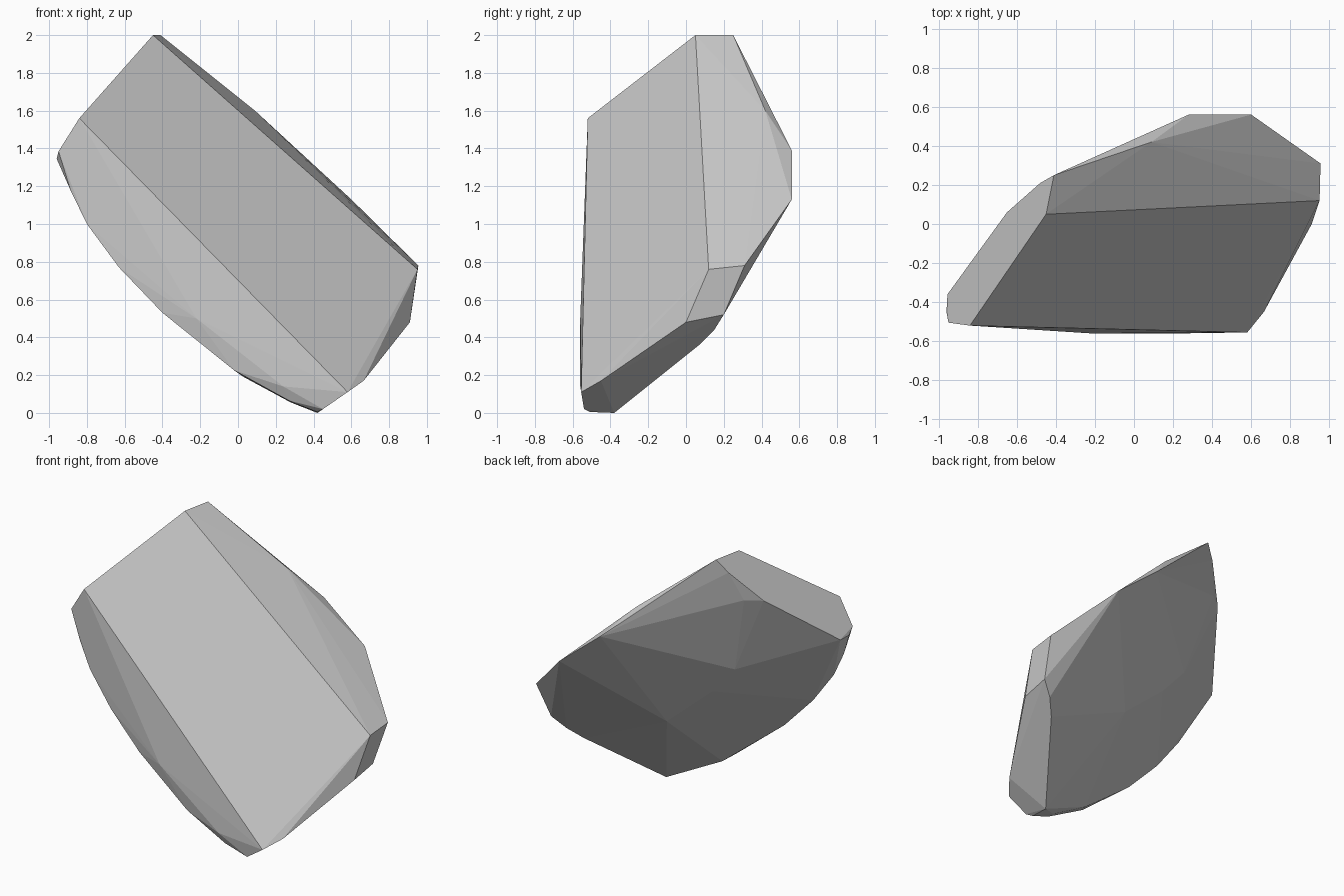
import bpy, bmesh, math

if "Cube" in bpy.data.objects:
    bpy.data.objects.remove(bpy.data.objects["Cube"])

# Corner points of the cut stone, grouped by region
FRONT_FACE = [(-.45, .05, 2), (-.84, -.52, 1.56), (.58, -.555, .11), (.95, .12, .76)]
UPPER_END = [(-.41, .25, 2), (-.48, .21, 1.91), (-.65, .06, 1.7), (-.55, .138, 1.706),
             (-.955, -.36, 1.345), (-.96, -.45, 1.345), (-.95, -.505, 1.385)]
LOWER_END = [(.955, .31, .78), (.91, 0, .48), (.915, .2, .52), (.83, .15, .44),
             (.75, .07, .36), (.665, -.45, .17), (.45, -.54, .02),
             (.42, -.51, .005), (.42, -.38, 0)]
BACK_RIDGE = [(.09, .42, 1.6), (.28, .56, 1.39), (.6, .56, 1.13)]
UNDERSIDE = [(-.885, -.5, 1.175), (-.8, -.51, 1), (-.63, -.52, .77),
             (-.4, -.53, .53), (-.22, -.56, .5), (-.02, -.54, .225),
             (.03, -.45, .19), (.24, -.56, .14), (.27, -.53, .065), (.28, -.47, .055),
             (.115, .05, .64), (-.22, .02, .93), (-.4, .025, 1.135)]

# Wrap the corners into one faceted solid
bm = bmesh.new()
for p in FRONT_FACE + UPPER_END + LOWER_END + BACK_RIDGE + UNDERSIDE:
    bm.verts.new(p)
bmesh.ops.convex_hull(bm, input=bm.verts)
loose = [v for v in bm.verts if not v.link_faces]
bmesh.ops.delete(bm, geom=loose, context='VERTS')
# Merge nearly coplanar facets into the large flat cuts
bmesh.ops.dissolve_limit(bm, angle_limit=math.radians(2),
                         verts=bm.verts, edges=bm.edges)
bmesh.ops.recalc_face_normals(bm, faces=bm.faces)

mesh = bpy.data.meshes.new("rock")
bm.to_mesh(mesh)
bm.free()
stone = bpy.data.materials.new("stone grey")
stone.diffuse_color = (.59, .59, .59, 1)
stone.use_nodes = True
stone.node_tree.nodes["Principled BSDF"].inputs["Base Color"].default_value = stone.diffuse_color
mesh.materials.append(stone)
rock = bpy.data.objects.new("rock", mesh)
bpy.context.collection.objects.link(rock)
